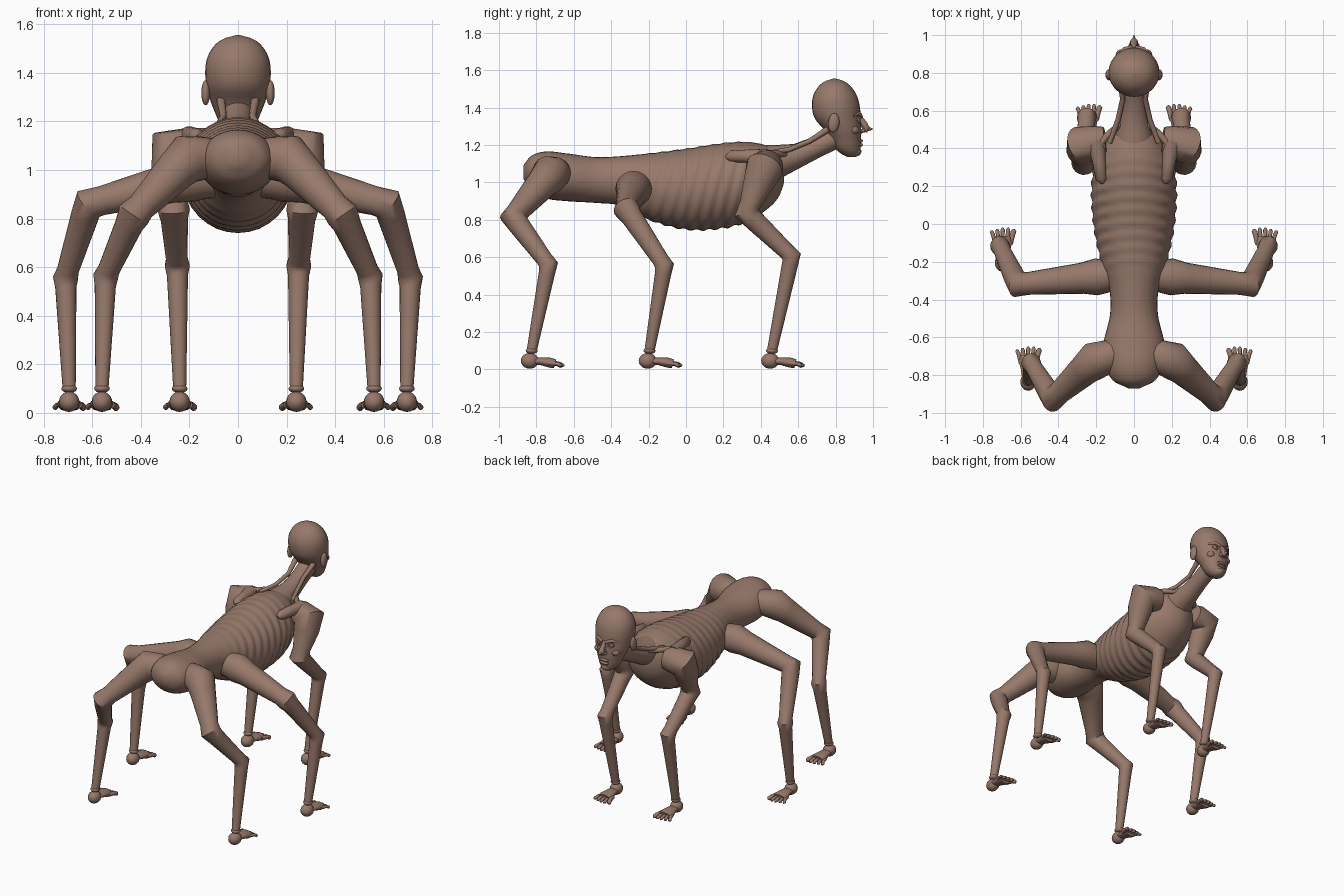
import bpy, bmesh, math
from mathutils import Vector, Matrix

if "Cube" in bpy.data.objects:
    bpy.data.objects.remove(bpy.data.objects["Cube"])

skin_mat = bpy.data.materials.new("brown_skin")
skin_mat.diffuse_color = (0.31, 0.19, 0.145, 1)
skin_mat.use_nodes = True
skin_mat.node_tree.nodes["Principled BSDF"].inputs["Base Color"].default_value = skin_mat.diffuse_color
SIDES = 20


def finish(name, bm):
    bmesh.ops.recalc_face_normals(bm, faces=bm.faces[:])
    me = bpy.data.meshes.new(name)
    bm.to_mesh(me)
    bm.free()
    ob = bpy.data.objects.new(name, me)
    bpy.context.collection.objects.link(ob)
    me.materials.append(skin_mat)
    bpy.context.view_layer.objects.active = ob
    ob.select_set(True)
    bpy.ops.object.shade_smooth_by_angle(angle=math.radians(50))
    ob.select_set(False)
    return ob


def skin(name, rings):
    """Closed surface through a list of equal-sized point rings."""
    bm = bmesh.new()
    vs = [[bm.verts.new(p) for p in r] for r in rings]
    n = len(vs[0])
    for a, b in zip(vs, vs[1:]):
        for i in range(n):
            bm.faces.new((a[i], a[(i + 1) % n], b[(i + 1) % n], b[i]))
    bm.faces.new(vs[0])
    bm.faces.new(vs[-1])
    return finish(name, bm)


def tube(name, pts, sides=SIDES, joints=False, flat=1.0):
    """Tube along (x, y, z, radius) points; flat scales the height."""
    P = [(Vector(p[:3]), p[3]) for p in pts]
    if joints:  # round every bend with two extra rings
        Q = [P[0]]
        for i in range(1, len(P) - 1):
            c, r = P[i]
            a, b = (P[i - 1][0] - c).normalized(), (P[i + 1][0] - c).normalized()
            Q += [(c + a * r * .9, r), (c, r * 1.15), (c + b * r * .9, r * .97)]
        P = Q + [P[-1]]
    rings, u, last = [], None, None
    for i, (c, r) in enumerate(P):
        t1 = (c - P[max(i - 1, 0)][0]).normalized()
        t2 = (P[min(i + 1, len(P) - 1)][0] - c).normalized()
        t = (t1 + t2).normalized()
        if u is None:
            ref = Vector((1, 0, 0)) if abs(t.x) < .8 else Vector((0, 1, 0))
            u = (ref - t * ref.dot(t)).normalized()
        else:
            u = last.rotation_difference(t) @ u
        last = t
        v = t.cross(u)
        ang = [2 * math.pi * k / sides for k in range(sides)]
        rings.append([c + u * r * math.cos(a) + v * r * flat * math.sin(a) for a in ang])
    return skin(name, rings)


def ball(name, loc, size, rot=0.0):
    bm = bmesh.new()
    bmesh.ops.create_uvsphere(bm, u_segments=16, v_segments=10, radius=1)
    m = Matrix.Translation(loc) @ Matrix.Rotation(rot, 4, 'X') @ Matrix.Diagonal((*size, 1))
    bmesh.ops.transform(bm, matrix=m, verts=bm.verts[:])
    return finish(name, bm)


def sample(table, t):
    """Smooth interpolation of table rows by their first column."""
    k = max(i for i in range(len(table) - 1) if i == 0 or table[i][0] <= t)
    p = [table[min(max(k + d, 0), len(table) - 1)] for d in (-1, 0, 1, 2)]
    f = (t - p[1][0]) / (p[2][0] - p[1][0])
    h = p[2][0] - p[1][0]
    out = []
    for c in range(1, len(table[0])):
        m1 = (p[2][c] - p[0][c]) / (p[2][0] - p[0][0]) * h
        m2 = (p[3][c] - p[1][c]) / (p[3][0] - p[1][0]) * h
        out.append((2*f**3 - 3*f*f + 1) * p[1][c] + (f**3 - 2*f*f + f) * m1
                   + (3*f*f - 2*f**3) * p[2][c] + (f**3 - f*f) * m2)
    return out


# Torso: y, bottom, top, half width, with rib ripples on the chest
body = [(-.87, 1.02, 1.09, .03), (-.83, .96, 1.14, .11), (-.75, .915, 1.165, .15),
        (-.64, .90, 1.155, .162), (-.48, .89, 1.135, .127), (-.35, .875, 1.14, .13),
        (-.2, .80, 1.155, .175), (0, .748, 1.18, .215), (.2, .755, 1.21, .225),
        (.34, .795, 1.215, .205), (.45, .87, 1.19, .15), (.5, .93, 1.15, .095), (.525, 1.0, 1.08, .03)]
rings = []
for i in range(131):
    y = -.87 + 1.395 * i / 130
    b, t, w = sample(body, y)
    ring = []
    for k in range(32):
        a = 2 * math.pi * k / 32
        s = math.sin(a)
        fade = max(0, min(1, (y + .3) / .15, (.42 - y) / .15))
        rib = 1 + .022 * fade * math.sin((y - .06 * s) * 2 * math.pi / .067) * (1 if s < .75 else .4)
        ring.append(Vector((w * rib * math.cos(a), y, (b + t) / 2 + (t - b) / 2 * rib * s)))
    rings.append(ring)
skin("torso", rings)

# Neck
tube("neck", [(0, .38, 1.09, .115), (0, .5, 1.115, .092), (0, .6, 1.145, .068),
              (0, .7, 1.19, .06), (0, .79, 1.235, .062), (0, .85, 1.27, .06)], flat=.95)

# Head: z, centre y, half width, half depth
head = [(1.137, .885, .025, .025), (1.15, .88, .045, .046), (1.18, .865, .07, .067), (1.23, .853, .092, .083),
        (1.28, .838, .112, .099), (1.34, .812, .128, .122), (1.4, .802, .135, .128),
        (1.46, .797, .127, .118), (1.51, .795, .099, .089), (1.54, .795, .06, .053), (1.555, .795, .008, .008)]
rings = []
for i in range(37):
    z = 1.137 + .418 * i / 36
    c, rx, ry = sample(head, z)
    rings.append([Vector((rx * math.cos(a), c + ry * math.sin(a), z))
                  for a in (2 * math.pi * k / 28 for k in range(28))])
skin("head", rings)

# Nose, mouth and chin
tube("nose", [(0, .925, 1.355, .012), (0, .95, 1.315, .017), (0, .962, 1.29, .022), (0, .955, 1.27, .014)], 12)
tube("nose_tip", [(0, .94, 1.287, .024), (0, .97, 1.286, .014), (0, 1.0, 1.285, .002)], 12)
for n, z in (("upper_lip", 1.222), ("lower_lip", 1.2)):
    ball(n, (0, .932, z), (.036, .014, .01))
ball("chin", (0, .908, 1.165), (.035, .03, .026))

# Legs: hip, thigh, knee, shin joint and ankle with radii
legs = {
    "rear": [(.10, -.69, 1.05, .08), (.21, -.725, 1.045, .088), (.43, -.925, .815, .06),
             (.545, -.735, .56, .045), (.56, -.825, .1, .027)],
    "middle": [(.08, -.27, .97, .085), (.2, -.28, .965, .085), (.615, -.32, .86, .06),
               (.71, -.115, .555, .045), (.695, -.195, .1, .027)],
    "front": [(.15, .44, 1.09, .075), (.275, .42, 1.08, .088), (.265, .325, .835, .058),
              (.25, .565, .605, .045), (.24, .46, .1, .027)]}


def foot(name, x, y, s):
    ball(name + "_heel", (x, y - .01, .046), (.042, .048, .042))
    ball(name + "_ankle", (x, y, .1), (.032, .032, .018))
    tube(name + "_sole", [(x, y - .01, .045, .03), (x, y + .05, .043, .038),
                          (x, y + .1, .036, .05), (x, y + .125, .03, .045)], 14, flat=.55)
    for k in range(5):  # fanned toes, the inner one thickest
        d = (k - 2) * s
        r = .014 if k == 0 else .0105
        end = y + .178 - .007 * abs(k - 1.5)
        tube(f"{name}_toe_{k}", [(x + d * .02, y + .09, .034, r), (x + d * .026, y + .14, .03, r),
                                 (x + d * .029, end - .01, .022, r * 1.05), (x + d * .029, end, .02, r * .5)], 10)


for s, side in ((1, "right"), (-1, "left")):
    for n, pts in legs.items():
        tube(f"{n}_leg_{side}", [(s * p[0], *p[1:]) for p in pts], joints=True)
        foot(f"{n}_foot_{side}", s * pts[-1][0], pts[-1][1], s)
    # Shoulder blade, collar bone and neck tendon
    tube("shoulder_blade_" + side, [(s * .165, .215, 1.135, .01), (s * .172, .24, 1.14, .032),
                                    (s * .185, .33, 1.14, .036), (s * .2, .43, 1.13, .05)], 14)
    tube("collar_bone_" + side, [(s * .2, .40, 1.155, .018), (s * .13, .48, 1.155, .018),
                                 (s * .07, .53, 1.15, .015)], 10)
    tube("neck_tendon_" + side, [(s * .13, .43, 1.155, .014), (s * .085, .55, 1.175, .014),
                                 (s * .06, .66, 1.22, .014), (s * .07, .76, 1.285, .018)], 10)
    # Ear, eye, lids, brow and cheek
    ball("ear_" + side, (s * .133, .79, 1.318), (.018, .03, .052), -.1)
    ball("eye_" + side, (s * .046, .918, 1.333), (.02, .016, .014))
    for lid, dz in (("upper", .013), ("lower", -.013)):
        tube(f"{lid}_lid_{side}", [(s * .02, .927, 1.333, .004), (s * .046, .93, 1.333 + dz, .007),
                                   (s * .075, .905, 1.333, .004)], 8)
    tube("brow_" + side, [(s * .012, .936, 1.352, .01), (s * .05, .925, 1.368, .012),
                          (s * .09, .893, 1.358, .007)], 10)
    ball("cheek_" + side, (s * .065, .895, 1.28), (.032, .03, .025))
    ball("nostril_" + side, (s * .017, .945, 1.277), (.012, .014, .01))
